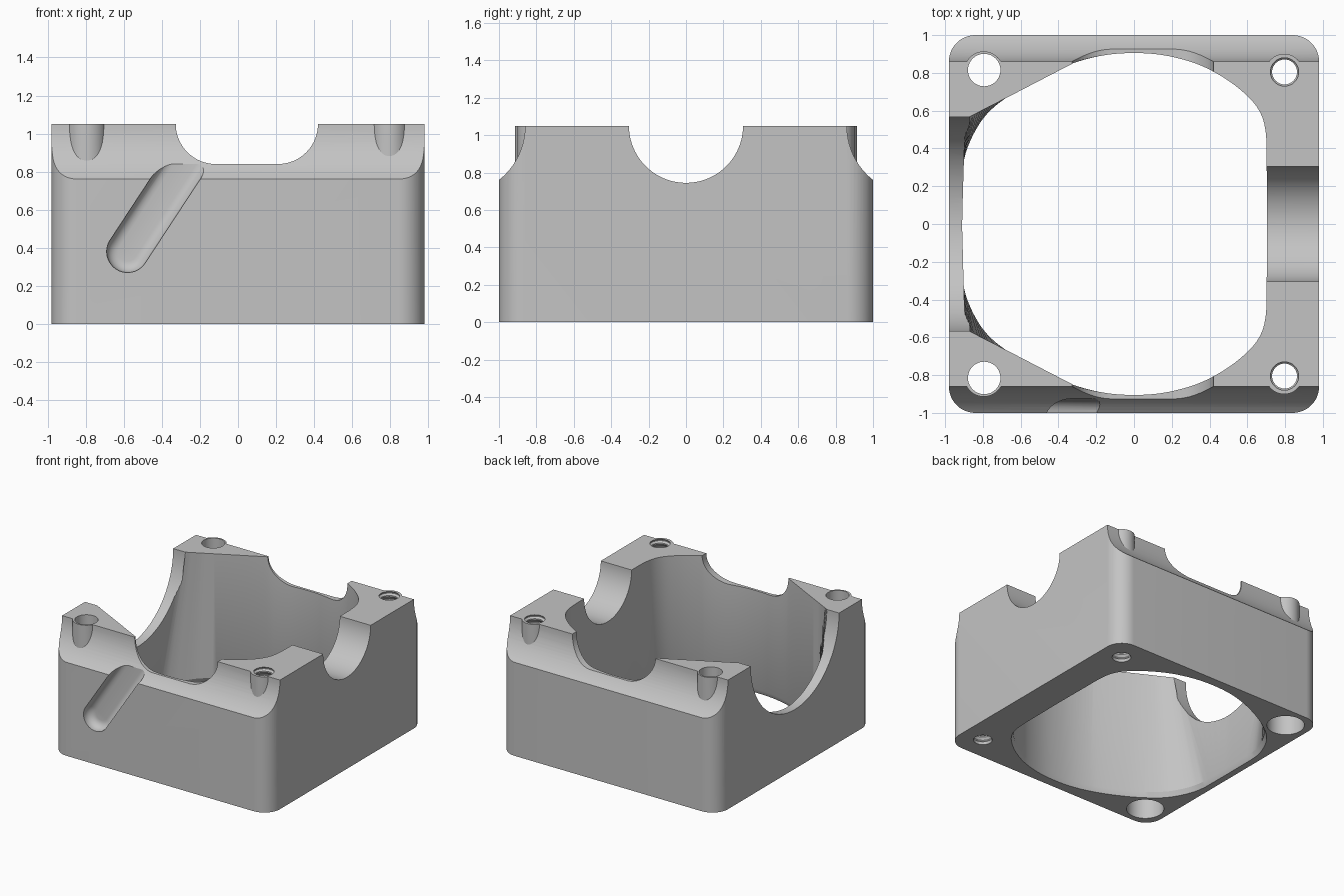
import bpy, bmesh, math
from mathutils import Vector

if "Cube" in bpy.data.objects:
    bpy.data.objects.remove(bpy.data.objects["Cube"])

TOP = 1.05
grey = bpy.data.materials.new("cast_grey")
grey.diffuse_color = (0.55, 0.55, 0.55, 1)
grey.use_nodes = True
grey.node_tree.nodes["Principled BSDF"].inputs["Base Color"].default_value = grey.diffuse_color


def loft(name, rings):
    """Closed solid skinned through equal-length rings of 3D points."""
    bm = bmesh.new()
    vs = [[bm.verts.new(p) for p in r] for r in rings]
    n = len(vs[0])
    for a, b in zip(vs, vs[1:]):
        for i in range(n):
            j = (i + 1) % n
            bm.faces.new((a[i], a[j], b[j], b[i]))
    bm.faces.new(vs[0])
    bm.faces.new(vs[-1])
    bmesh.ops.recalc_face_normals(bm, faces=bm.faces)
    me = bpy.data.meshes.new(name)
    bm.to_mesh(me)
    bm.free()
    ob = bpy.data.objects.new(name, me)
    bpy.context.collection.objects.link(ob)
    return ob


def prism(name, pts, axis, lo, hi):
    """Extrude a 2D outline along an axis."""
    put = {"x": lambda a, b, c: (c, a, b), "y": lambda a, b, c: (a, c, b),
           "z": lambda a, b, c: (a, b, c)}[axis]
    return loft(name, [[put(a, b, c) for a, b in pts] for c in (lo, hi)])


def arc(cx, cy, r, a0, a1, n):
    return [(cx + r * math.cos(math.radians(a0 + (a1 - a0) * i / n)),
             cy + r * math.sin(math.radians(a0 + (a1 - a0) * i / n))) for i in range(n + 1)]


def circle(cx, cy, r, n=48):
    return arc(cx, cy, r, 0, 360, n)[:-1]


def cut(ob, cutter):
    m = ob.modifiers.new("cut", "BOOLEAN")
    m.operation, m.solver, m.object = "DIFFERENCE", "EXACT", cutter
    bpy.context.view_layer.objects.active = ob
    bpy.ops.object.modifier_apply(modifier=m.name)
    bpy.data.objects.remove(cutter)


def turned(name, cx, cy, profile, n=40):
    """Vertical turned solid from (radius, z) pairs."""
    return loft(name, [[(x, y, z) for x, y in circle(cx, cy, r, n)] for r, z in profile])


# block with rounded vertical corners
R = 0.14
outline = []
for sx, sy, a in ((1, 1, 0), (-1, 1, 90), (-1, -1, 180), (1, -1, 270)):
    outline += arc(sx * (0.98 - R), sy * (1 - R), R, a, a + 90, 12)
housing = prism("housing", outline, "z", 0, TOP)

# round notches in the right and left walls
cut(housing, prism("right_notch_cutter", circle(0, TOP, 0.305, 96), "x", 0.3, 1.3))
cut(housing, prism("left_notch_cutter", circle(0, TOP, 0.567, 128), "x", -1.3, -0.87))

# coved long edges, leaving bosses round the screw holes
for s in (-1, 1):
    cove = prism("cove_cutter", circle(s * 1.23, TOP, 0.37, 96), "x", -1.2, 1.2)
    for x, y, r in ((-0.795, 0.811, 0.103), (0.795, 0.803, 0.098)):
        cut(cove, prism("boss_cutter", circle(x, s * y, r), "z", 0.3, 1.6))
    cut(housing, cove)

# flat-bottomed notch through front and back walls
notch = ([(0.42, 1.3), (-0.327, 1.3)] + arc(-0.117, TOP, 0.21, 180, 270, 20)
         + arc(0.21, TOP, 0.21, 270, 360, 20))
cut(housing, prism("long_notch_cutter", notch, "y", -1.3, 1.3))


# main cavity: smooth oval at the base, straight flared corners on the left at the top
def sample(ctrl, steps, straight):
    out = []
    for i in range(len(ctrl) - 1):
        p0, p1, p2, p3 = (Vector(ctrl[min(max(k, 0), len(ctrl) - 1)])
                          for k in (i - 1, i, i + 1, i + 2))
        for t in (k / steps for k in range(steps)):
            if i < straight:
                out.append(tuple(p1.lerp(p2, t)))
            else:
                out.append(tuple(0.5 * (2 * p1 + (p2 - p0) * t
                                        + (2 * p0 - 5 * p1 + 4 * p2 - p3) * t * t
                                        + (3 * p1 - p0 - 3 * p2 + p3) * t ** 3)))
    return out + [ctrl[-1]]


shared = [(-0.32, 0.852), (-0.16, 0.893), (0, 0.905), (0.16, 0.893), (0.32, 0.852), (0.45, 0.79),
          (0.57, 0.705), (0.66, 0.605), (0.698, 0.48), (0.703, 0.25), (0.705, 0)]
low = [(-0.91, 0), (-0.908, 0.27), (-0.875, 0.42), (-0.785, 0.575), (-0.64, 0.695),
       (-0.48, 0.785)] + shared
high = [(-0.91, 0), (-0.89, 0.56), (-0.84, 0.585), (-0.76, 0.625), (-0.64, 0.686),
        (-0.48, 0.769)] + shared


def ring(ctrl, straight, z, k=1.0):
    half = sample(ctrl, 6, straight)
    return [(x * k, y * k, z) for x, y in half + [(x, -y) for x, y in half[-2:0:-1]]]


cut(housing, loft("cavity_cutter", [ring(low, 1, -0.02, 1.03), ring(low, 1, 0.04),
                                    ring(high, 6, TOP + 0.01)]))

# slanted round-ended groove in the front wall
d = Vector((0.315, 0.48)).normalized()
ang = math.degrees(math.atan2(d.y, d.x))


def capsule(r, y):
    a, b = Vector((-0.58, 0.38)), Vector((-0.58, 0.38)) + d * 0.75
    pts = arc(a.x, a.y, r, ang + 90, ang + 270, 20) + arc(b.x, b.y, r, ang - 90, ang + 90, 20)
    return [(x, y, z) for x, z in pts]


F = 0.06
levels = [(0.11, -1.1)] + [(0.11 - F + F * math.cos(t), -0.985 + F * math.sin(t))
                           for t in (math.radians(15 * k) for k in range(7))]
cut(housing, loft("groove_cutter", [capsule(r, y) for r, y in levels]))

# corner holes: counterbored on the left, threaded on the right
thread = [(0.078, -0.02)]
z, pitch = 0.0, 0.05
while z < TOP + 0.02:
    thread += [(0.066, z + 0.012), (0.066, z + 0.022), (0.08, z + 0.035), (0.08, z + 0.043)]
    z += pitch
for s in (-1, 1):
    cut(housing, turned("plain_hole_cutter", -0.793, s * 0.815,
                        [(0.14, -0.1), (0.14, 0.5), (0.086, 0.5), (0.086, 1.2)]))
    cut(housing, turned("threaded_hole_cutter", 0.797, s * 0.805, thread))

# finish
housing.data.materials.clear()
housing.data.materials.append(grey)
for p in housing.data.polygons:
    p.material_index = 0
bpy.ops.object.select_all(action="DESELECT")
housing.select_set(True)
bpy.context.view_layer.objects.active = housing
bpy.ops.object.shade_smooth_by_angle(angle=math.radians(25))
